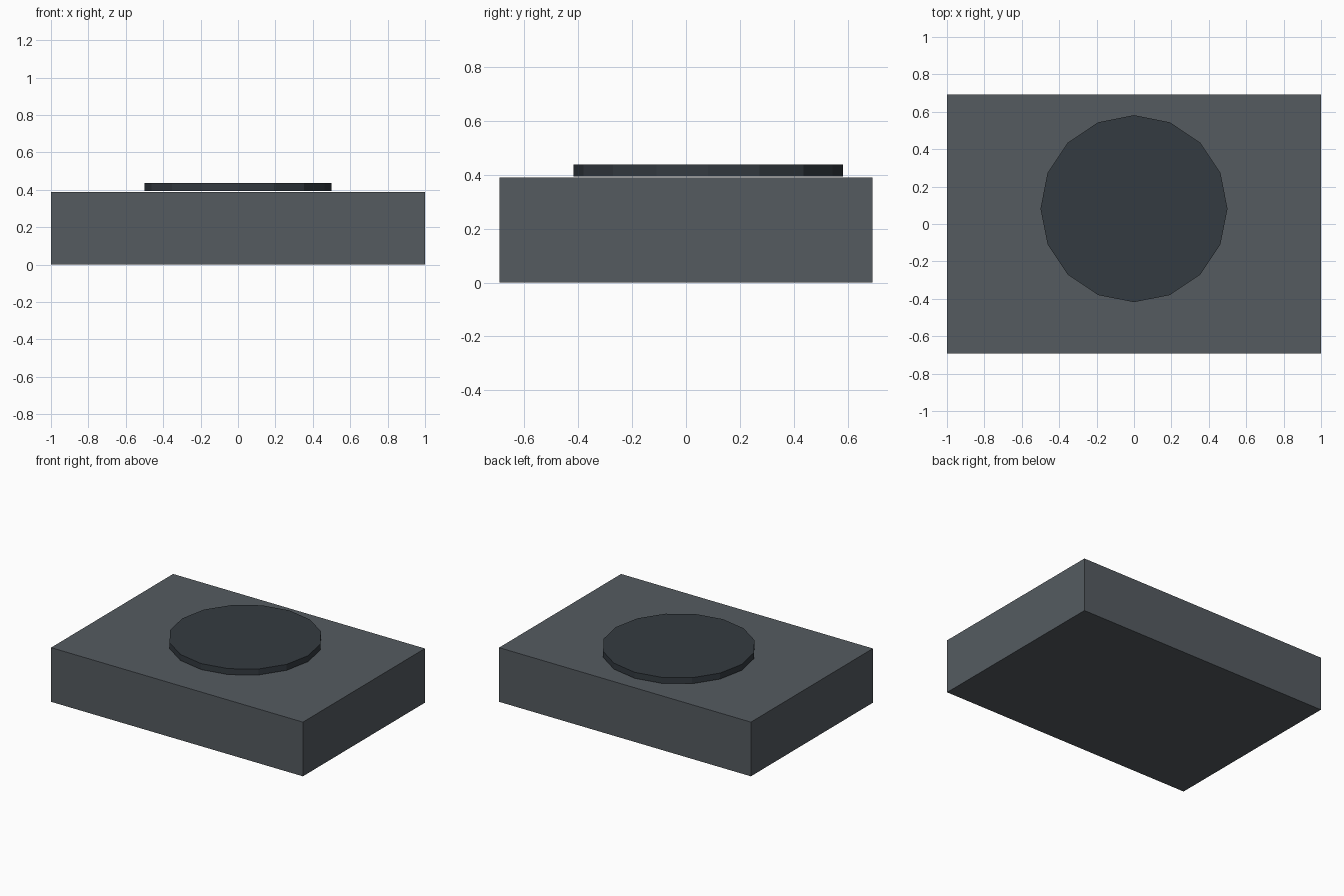
import bpy

if "Cube" in bpy.data.objects:
    bpy.data.objects.remove(bpy.data.objects["Cube"])


def colour(obj, name, rgb):
    mat = bpy.data.materials.new(name)
    mat.diffuse_color = (*rgb, 1.0)
    mat.use_nodes = True
    mat.node_tree.nodes["Principled BSDF"].inputs["Base Color"].default_value = mat.diffuse_color
    obj.data.materials.append(mat)


# Rectangular base block
bottom, top = 0.0, 0.389
bpy.ops.mesh.primitive_cube_add(size=1, location=(0, 0, (bottom + top) / 2))
base = bpy.context.object
base.name = "base_block"
base.scale = (2.0, 1.384, top - bottom)
bpy.ops.object.transform_apply(location=False, rotation=False, scale=True)
colour(base, "slate_grey", (0.09, 0.105, 0.118))

# Sixteen-sided disc, floating just above the block and set slightly back
disc_bottom, disc_top = 0.394, 0.437
bpy.ops.mesh.primitive_cylinder_add(
    vertices=16, radius=0.5, depth=disc_top - disc_bottom,
    location=(0, 0.082, (disc_bottom + disc_top) / 2))
disc = bpy.context.object
disc.name = "top_disc"
colour(disc, "dark_slate", (0.034, 0.043, 0.052))
